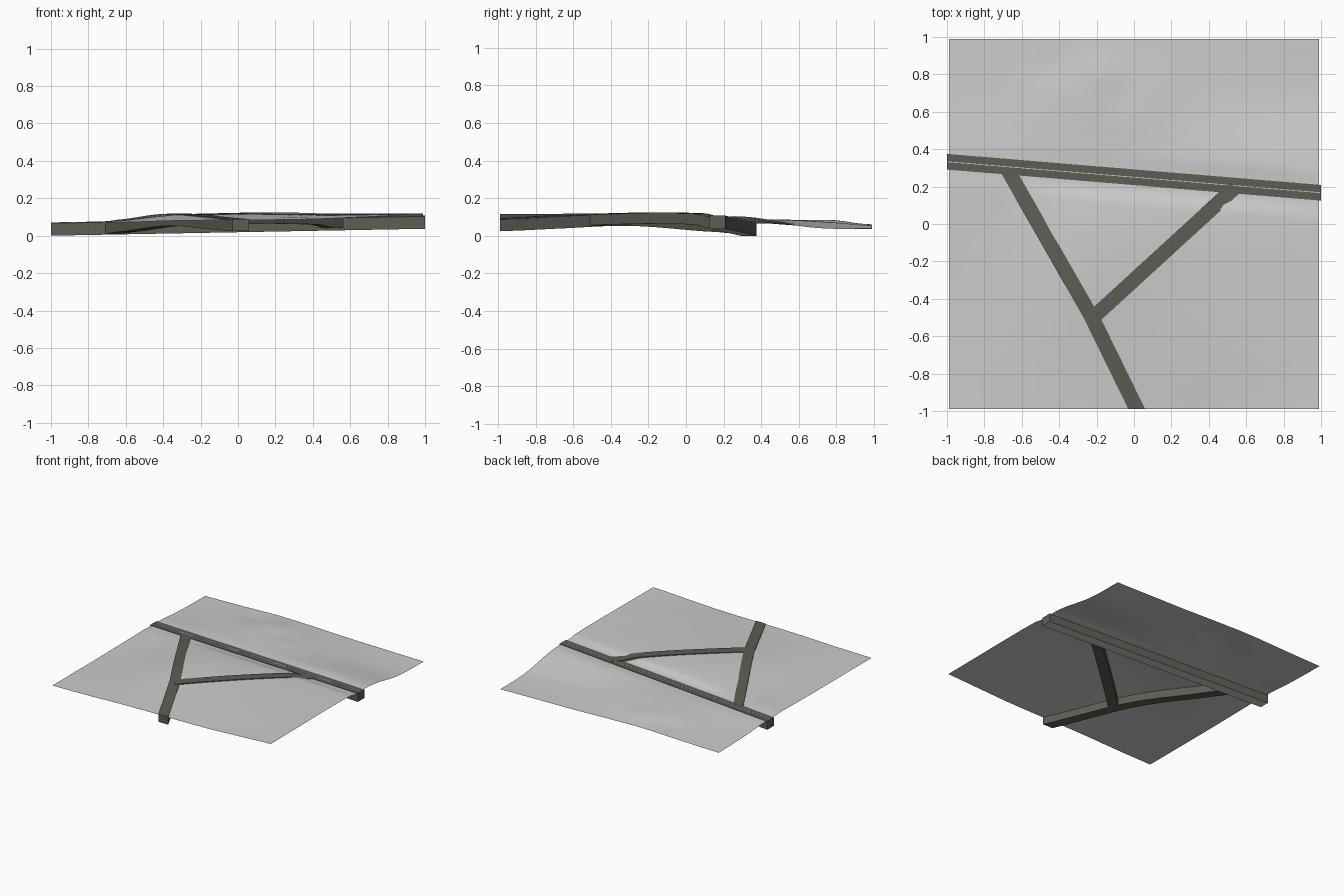
import bpy, bmesh, math
from mathutils import Vector

if "Cube" in bpy.data.objects:
    bpy.data.objects.remove(bpy.data.objects["Cube"])

# Coarse terrain heights in millimetres-like units: rows y=-1..1, columns x=-1..1
HEIGHTS = [
    [65, 70, 80, 84, 86, 100, 115],
    [65, 74, 95, 100, 105, 112, 117],
    [65, 78, 112, 115, 115, 117, 119],
    [68, 76, 109, 116, 116, 117, 117],
    [70, 76, 84, 89, 95, 100, 98],
    [50, 60, 80, 82, 63, 52, 44],
    [43, 50, 60, 55, 45, 40, 35],
]


def spline(v, t):
    """Catmull-Rom value of list v at t in -1..1"""
    n = len(v) - 1
    u = min(max((t + 1) / 2 * n, 0), n - 1e-6)
    i = int(u)
    f = u - i
    a, b, c, d = (v[min(max(i + k, 0), n)] for k in (-1, 0, 1, 2))
    return b + 0.5 * f * (c - a + f * (2*a - 5*b + 4*c - d + f * (3*(b - c) + d - a)))


def main_y(x):
    return 0.25 - 0.083 * x


def main_z(x):
    return 0.07 + 0.0185 * (x + 1)


def ground(x, y):
    z = spline([spline(row, x) for row in HEIGHTS], y) / 1000
    # small mounds on the far side
    for cx, cy, r, h in ((-0.2, 0.8, 0.1, 0.008), (-0.45, 0.85, 0.09, -0.006),
                         (-0.05, 0.68, 0.09, -0.006), (0.3, -0.85, 0.12, 0.004)):
        z += h * math.exp(-((x - cx)**2 + (y - cy)**2) / r**2)
    # level the ground along the main road
    t = min(max((abs(y - main_y(x)) - 0.045) / 0.1, 0), 1)
    t = t * t * (3 - 2 * t)
    return z * t + (main_z(x) - 0.004) * (1 - t)


def material(name, rgb):
    m = bpy.data.materials.new(name)
    m.diffuse_color = (*rgb, 1)
    m.use_nodes = True
    m.node_tree.nodes["Principled BSDF"].inputs["Base Color"].default_value = m.diffuse_color
    return m


def finish(bm, name, mats=(), smooth=True):
    bmesh.ops.recalc_face_normals(bm, faces=bm.faces)
    me = bpy.data.meshes.new(name)
    bm.to_mesh(me)
    bm.free()
    ob = bpy.data.objects.new(name, me)
    bpy.context.collection.objects.link(ob)
    for m in mats:
        me.materials.append(m)
    bpy.ops.object.select_all(action='DESELECT')
    ob.select_set(True)
    bpy.context.view_layer.objects.active = ob
    if smooth:
        bpy.ops.object.shade_smooth_by_angle(angle=math.radians(35))
    return ob


def slab(name, path, side, height, depth, mats, steps=30):
    """Sweep a rectangular road section along a polyline, side = half-width vector"""
    pts = []
    for a, b in zip(path, path[1:]):
        a, b = Vector(a), Vector(b)
        pts += [a.lerp(b, i / steps) for i in range(steps)]
    pts.append(Vector(path[-1]))
    side = Vector(side)
    bm = bmesh.new()
    rings = []
    for p in pts:
        z = height(p.x, p.y)
        l, r = p + side, p - side
        rings.append([bm.verts.new(c) for c in (
            (l.x, l.y, z), (r.x, r.y, z), (r.x, r.y, z - depth), (l.x, l.y, z - depth))])
    for a, b in zip(rings, rings[1:]):
        for k in range(4):
            f = bm.faces.new((a[k], a[(k+1) % 4], b[(k+1) % 4], b[k]))
            if k == 2 and len(mats) > 1:
                f.material_index = 1
    bm.faces.new(rings[0])
    bm.faces.new(rings[-1])
    return finish(bm, name, mats)


asphalt = material("asphalt", (0.11, 0.11, 0.09))
grey = material("plain_grey", (0.8, 0.8, 0.8))

# terrain sheet
bm = bmesh.new()
bmesh.ops.create_grid(bm, x_segments=100, y_segments=100, size=0.99)
for v in bm.verts:
    v.co.z = ground(v.co.x, v.co.y)
terrain = finish(bm, "terrain")
if sum(p.normal.z for p in terrain.data.polygons) < 0:
    terrain.data.flip_normals()

# main road with grey underside, and its centre line
ends = [(-1, main_y(-1)), (1, main_y(1))]
slab("main_road", ends, (0, 0.042), lambda x, y: main_z(x), 0.07, [asphalt, grey])
slab("centre_line", ends, (0, 0.002), lambda x, y: main_z(x) + 0.001, 0.003, [grey])


# side roads draped on the terrain
def draped(x, y):
    return ground(x, y) + 0.005


slab("side_road", [(-0.67, 0.28), (-0.225, -0.5), (0.015, -0.99)], (0.045, 0), draped, 0.065, [asphalt])
slab("link_road", [(-0.23, -0.51), (0.54, 0.195)], (0.026, -0.029), lambda x, y: draped(x, y) + 0.001,
     0.06, [asphalt])
